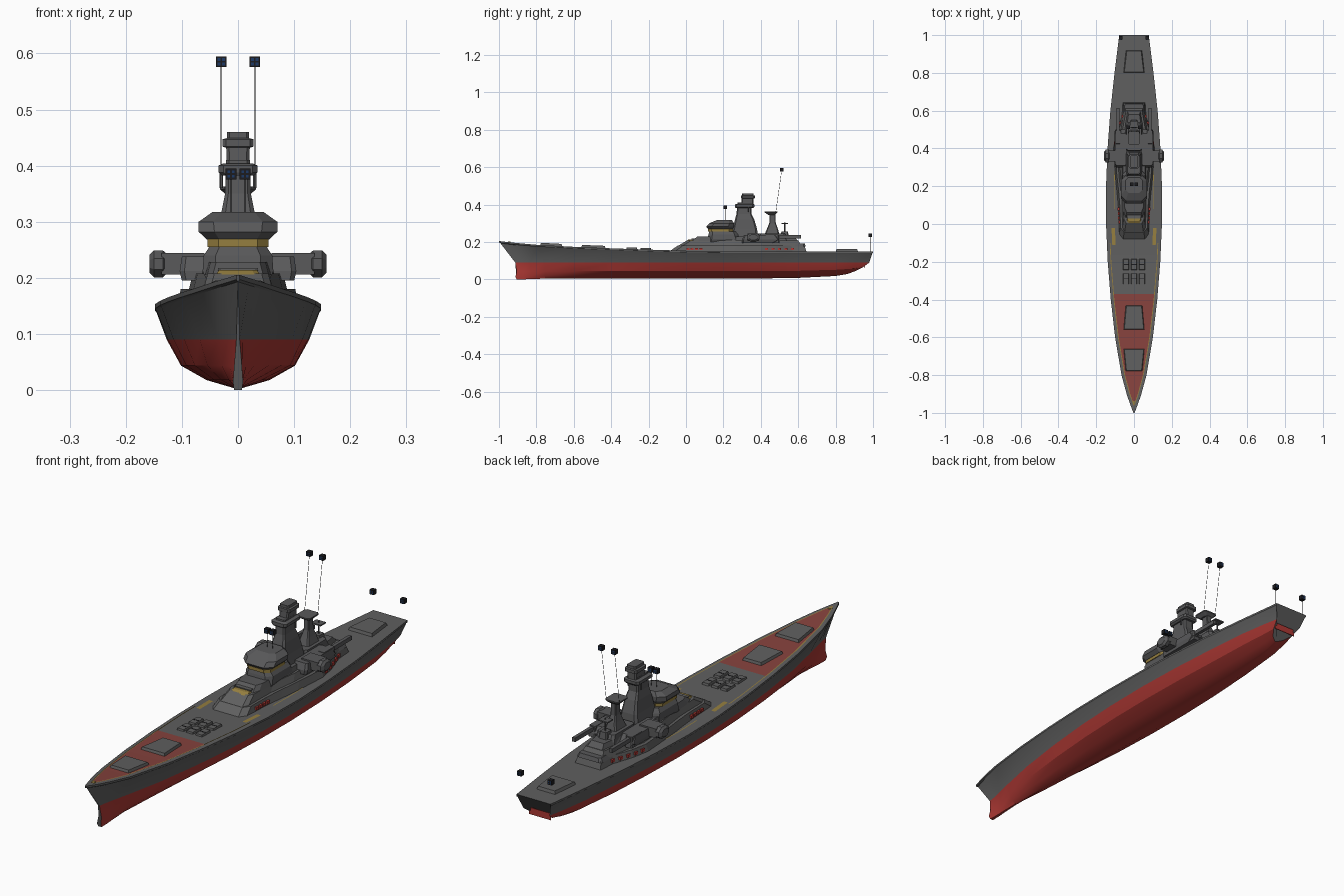
import bpy, bmesh, math
from mathutils import Vector

if "Cube" in bpy.data.objects:
    bpy.data.objects.remove(bpy.data.objects["Cube"])


def mat(name, r, g, b):
    m = bpy.data.materials.new(name)
    m.diffuse_color = (r, g, b, 1)
    m.use_nodes = True
    m.node_tree.nodes["Principled BSDF"].inputs["Base Color"].default_value = m.diffuse_color
    return m


GREY = mat("hull_grey", 0.115, 0.115, 0.115)
DARK = mat("structure_grey", 0.10, 0.10, 0.103)
RED = mat("underwater_red", 0.42, 0.04, 0.034)
DECKRED = mat("deck_red", 0.24, 0.055, 0.047)
YELLOW = mat("marking_yellow", 0.30, 0.21, 0.05)
BLACK = mat("black", 0.012, 0.012, 0.014)
NAVY = mat("navy_blue", 0.012, 0.04, 0.13)


def loft(name, rings, mats, rule=None, cap=True, closed=True):
    """Skin a list of equally long rings; rule(ring, side) gives the material."""
    bm = bmesh.new()
    vs = [[bm.verts.new(p) for p in r] for r in rings]
    n = len(rings[0])
    for i in range(len(vs) - 1):
        for j in range(n if closed else n - 1):
            k = (j + 1) % n
            f = bm.faces.new((vs[i][j], vs[i][k], vs[i + 1][k], vs[i + 1][j]))
            f.material_index = rule(i, j) if rule else 0
    if cap:
        bm.faces.new(vs[0][::-1])
        bm.faces.new(vs[-1])
    if closed:
        bmesh.ops.recalc_face_normals(bm, faces=bm.faces)
    me = bpy.data.meshes.new(name)
    bm.to_mesh(me)
    bm.free()
    for m in mats:
        me.materials.append(m)
    ob = bpy.data.objects.new(name, me)
    bpy.context.collection.objects.link(ob)
    return ob


def stack(name, levels, m=DARK, c=0.25, x=0):
    """Tower of chamfered rectangles; level = (z, half width, y front, y back)."""
    rings = []
    for z, w, a, b in levels:
        d = c * min(w, (b - a) / 2)
        pts = [(w - d, a), (w, a + d), (w, b - d), (w - d, b),
               (d - w, b), (-w, b - d), (-w, a + d), (d - w, a)]
        rings.append([(x + px, py, z) for px, py in pts])
    return loft(name, rings, [m])


def box(name, x0, x1, y0, y1, z0, z1, m=DARK):
    ring = lambda z: [(x0, y0, z), (x1, y0, z), (x1, y1, z), (x0, y1, z)]
    return loft(name, [ring(z0), ring(z1)], [m])


def tier(name, outline, z0, z1, inset, front, back, m=GREY):
    """Deckhouse from (y, half width) outline, top drawn in."""
    a, b = outline[0][0], outline[-1][0]

    def ring(z, ins, f, k):
        pts = [(w - ins, a + f + (y - a) / (b - a) * (b - a - f - k)) for y, w in outline]
        return [(w, y, z) for w, y in pts] + [(-w, y, z) for w, y in pts[::-1]]
    return loft(name, [ring(z0, 0, 0, 0), ring(z1, inset, front, back)], [m])


def rod(name, p, q, r, m=DARK, n=6):
    p, q = Vector(p), Vector(q)
    d = (q - p).normalized()
    u = d.orthogonal().normalized()
    v = d.cross(u)
    ring = lambda o: [o + r * (math.cos(t) * u + math.sin(t) * v)
                      for t in (2 * math.pi * (i + .5) / n for i in range(n))]
    return loft(name, [ring(p), ring(q)], [m])


def lerp(tab, y, k):
    for a, b in zip(tab, tab[1:]):
        if y <= b[0]:
            t = (y - a[0]) / (b[0] - a[0])
            return a[k] + t * (b[k] - a[k])
    return tab[-1][k]


# Hull stations: y, deck half width, deck z, waterline half width, keel z
ST = [(-1, .003, .205, .003, .0), (-.95, .022, .199, .009, .0), (-.9, .039, .194, .018, .002),
      (-.8, .066, .185, .036, .004), (-.6, .1, .174, .068, .004), (-.4, .123, .166, .096, .004),
      (-.2, .139, .159, .115, .004), (0, .148, .153, .125, .004), (.2, .148, .15, .127, .004),
      (.4, .14, .15, .121, .005), (.6, .125, .15, .108, .008), (.8, .103, .15, .09, .018),
      (.92, .088, .15, .074, .028), (1, .078, .15, .06, .042)]
rings = []
for y, wd, zd, ww, zk in ST:
    bow = max(0, (-.6 - y) / .4)
    stern = max(0, (y - .8) / .2)
    h = .09 - zk
    half = [(max(.07 * ww, .007 * bow), zk, .095 * bow - .1 * stern),
            (max(.44 * ww, .009 * bow), zk + .16 * h, .088 * bow - .085 * stern),
            (max(.8 * ww, .007 * bow), zk + .46 * h, .095 * bow - .055 * stern),
            (ww, .09, .087 * bow - .02 * stern),
            (wd - .003, zd - .012, .008 * bow - .004 * stern), (wd, zd - .008, 0), (wd, zd, 0)]
    rings.append([(x, y + s, z) for x, z, s in half] + [(-x, y + s, z) for x, z, s in half[::-1]])
hull = loft("hull", rings, [GREY, RED], lambda i, j: 1 if j in (0, 1, 2, 10, 11, 12, 13) else 0)
bpy.context.view_layer.objects.active = hull
hull.select_set(True)
bpy.ops.object.shade_smooth_by_angle(angle=math.radians(25))
hull.select_set(False)
# red lower part of the transom
box("transom_red_plate", -.05, .05, .955, .958, .06, .088, RED)


def deck_strip(name, ys, off_in, off_out, lift, m, both=True):
    """Painted strip on the deck, measured inward from the deck edge."""
    for s in ((1, -1) if both else (1,)):
        rows = []
        for y in ys:
            w, z = lerp(ST, y, 1), lerp(ST, y, 2) + lift
            xo = max(w - off_out, .001)
            xi = max(w - off_in, 0) if both else -xo
            rows.append([(s * xi, y, z), (s * xo, y, z)][::s])
        loft(name, rows, [m], cap=False, closed=False)


fore = [-.96, -.95, -.9, -.8, -.7, -.6, -.5, -.4, -.37]
deck_strip("red_foredeck", fore, 0, .016, .0015, DECKRED, False)
deck_strip("yellow_foredeck_line", fore + [-.2, -.1], .019, .015, .0025, YELLOW)
deck_strip("yellow_side_mark", [-.11, -.02], .046, .028, .002, YELLOW)
deck_strip("yellow_side_line", [.08, .2, .28], .045, .041, .002, YELLOW)
stack("bow_tip_mark", [(.19, .008, -.955, -.935), (.2015, .006, -.952, -.938)], YELLOW)


# Deck hatches, wider toward the middle turret side
def hatch(name, y0, y1, w0, w1):
    def ring(dz, k):
        return [(s * (w - k), y, lerp(ST, y, 2) + dz)
                for s, w, y in ((1, w0, y0 + k), (1, w1, y1 - k), (-1, w1, y1 - k), (-1, w0, y0 + k))]
    loft(name, [ring(-.003, 0), ring(.012, .005)], [GREY])


hatch("bow_hatch", -.78, -.66, .045, .056)
hatch("fore_hatch", -.56, -.43, .056, .045)
hatch("stern_hatch", .8, .92, .056, .043)
for y in (-.29, -.215):
    for x in (-.042, 0, .042):
        z = lerp(ST, y, 2)
        stack("launch_cell", [(z - .004, .017, y - .03, y + .03), (z + .008, .014, y - .027, y + .027)], GREY, .1, x)
        box("cell_lid_slot", x - .012, x + .012, y - .002, y + .002, z + .007, z + .009, BLACK)

# Superstructure decks
T1 = [(-.095, .06), (-.065, .08), (.05, .082), (.15, .09), (.25, .1), (.4, .11), (.48, .095), (.57, .065), (.645, .06)]
tier("lower_deckhouse", T1, .145, .18, .008, .05, .012)
tier("middle_deckhouse", [(-.045, .05), (-.02, .062), (.12, .064), (.25, .08), (.4, .088), (.5, .07), (.62, .05)],
     .178, .208, .008, .05, .02)
tier("upper_deckhouse", [(.03, .045), (.06, .055), (.25, .065), (.42, .06), (.6, .035)], .205, .228, .006, .03, .02, DARK)
stack("aft_cabin", [(.205, .045, .38, .55), (.245, .04, .39, .53)])
stack("aft_house_step", [(.175, .058, .56, .64), (.192, .05, .565, .635)])
stack("fore_deck_step", [(.205, .04, .0, .1), (.214, .034, .015, .1)], YELLOW)
box("fore_deck_step_top", -.036, .036, .03, .12, .2, .218, GREY)

# Red lockers along the deckhouse
for y in (.01, .033, .056, .079, .43, .465, .5, .535, .57):
    w = lerp(T1, y, 1)
    for s in (1, -1):
        a, b = sorted((s * (w - .012), s * (w + .002)))
        box("red_locker", a, b, y - .008, y + .008, .157, .169, RED)

# Bridge with yellow band
stack("bridge_base", [(.2, .058, .11, .29), (.212, .063, .115, .29), (.24, .061, .12, .28), (.257, .05, .125, .27)], c=.35)
stack("bridge_band", [(.255, .054, .118, .25), (.269, .054, .118, .25)], YELLOW, .35)
stack("bridge_top", [(.268, .055, .12, .25), (.282, .07, .108, .256), (.3, .07, .125, .256), (.317, .046, .165, .246)], c=.4)

# Main tower
stack("main_tower", [(.22, .045, .24, .385), (.27, .036, .25, .38), (.32, .029, .262, .365),
                     (.35, .023, .27, .35), (.41, .021, .275, .35)])
stack("tower_platform", [(.382, .028, .265, .36), (.388, .035, .262, .365), (.4, .035, .262, .365), (.404, .026, .27, .36)])
stack("tower_head", [(.4, .02, .295, .36), (.432, .021, .298, .36), (.434, .028, .295, .368),
                     (.447, .028, .295, .368), (.449, .02, .3, .362), (.46, .02, .3, .362)])

# Second mast and small radar
stack("aft_mast", [(.24, .028, .42, .5), (.275, .018, .435, .49), (.3, .012, .445, .48), (.35, .011, .447, .478)])
stack("aft_mast_platform", [(.345, .018, .44, .475), (.358, .032, .42, .49), (.363, .032, .42, .49)])
rod("radar_pole", (0, .528, .235), (0, .528, .305), .003)
box("radar_bar", -.022, .022, .51, .545, .296, .301)
stack("radar_base", [(.225, .02, .505, .55), (.255, .015, .51, .545)])

# Side sponsons, drums and aft-pointing barrels
for s in (1, -1):
    stack("side_house", [(.195, .03, .3, .47), (.212, .034, .3, .5), (.238, .03, .31, .48)], x=s * .07)
    box("sponson_arm", *sorted((s * .06, s * .136)), .33, .39, .206, .244)
    drum = [(a, b, r) for a, b, r in ((.126, .36, .018), (.134, .36, .026), (.15, .36, .026), (.158, .36, .017))]
    loft("sponson_drum", [[(s * x, yc + 1.4 * r * math.cos(t), .225 + r * math.sin(t))
                           for t in (math.pi * (i + .5) / 4 for i in range(8))] for x, yc, r in drum], [DARK])
    stack("gun_mount", [(.195, .016, .42, .5), (.24, .014, .425, .495)], x=s * .084)
    box("rear_barrel", *sorted((s * .078, s * .092)), .48, .615, .219, .236)
    rod("yardarm_post", (s * .03, .335, .36), (s * .03, .335, .4), .003)


# Pole-mounted cube markers with navy front panes
def marker(x, base, top):
    rod("marker_pole", (x, base[0], base[1]), (x, top[0], top[1]), .0009, BLACK, 4)
    y, z, h = top[0], top[1], .0095
    box("marker_cube", x - h, x + h, y - h, y + h, z - h, z + h, BLACK)
    for dx in (-.004, .004):
        for dz in (-.004, .004):
            box("marker_pane", x + dx - .0025, x + dx + .0025, y - h - .0006, y + h + .0006,
                z + dz - .0025, z + dz + .0025, NAVY)


for s in (1, -1):
    marker(s * .03, (.48, .36), (.512, .585))
    marker(s * .0125, (.21, .31), (.21, .385))
    marker(s * .07, (.985, .148), (.985, .235))
